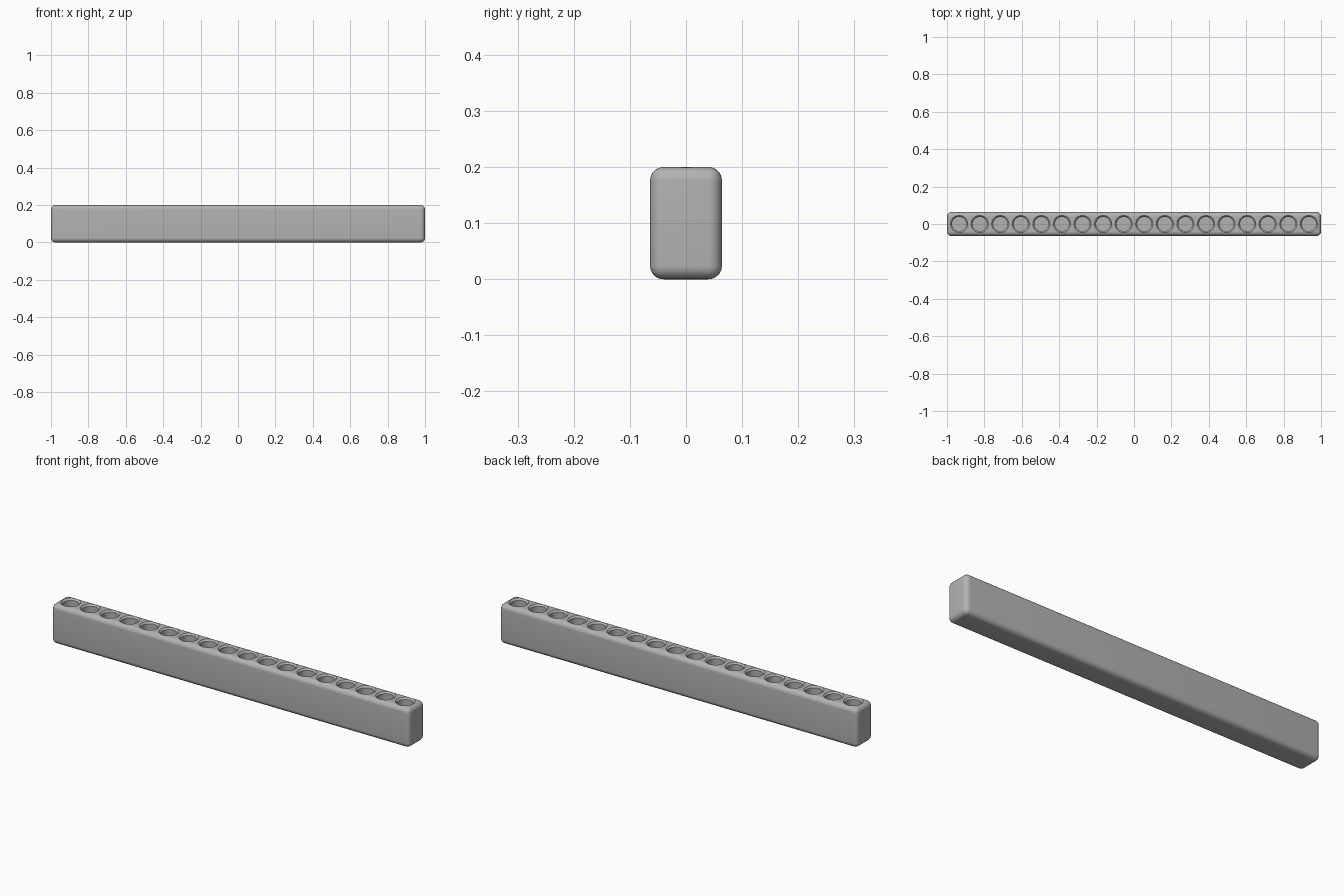
import bpy, bmesh, math
from mathutils import Matrix

cube = bpy.data.objects.get("Cube")
if cube:
    bpy.data.objects.remove(cube, do_unlink=True)

LENGTH, WIDTH, HEIGHT = 2.0, 0.128, 0.2
FILLET = 0.024
HOLES, PITCH = 18, 0.11
RIM_R, HOLE_R = 0.046, 0.038
CHAMFER, FLOOR = 0.008, 0.04

grey = bpy.data.materials.new("light grey")
grey.use_nodes = True
colour = (0.45, 0.45, 0.45, 1)
grey.diffuse_color = colour
grey.node_tree.nodes["Principled BSDF"].inputs["Base Color"].default_value = colour


def add_object(name, bm):
    mesh = bpy.data.meshes.new(name)
    bmesh.ops.recalc_face_normals(bm, faces=bm.faces)
    bm.to_mesh(mesh)
    bm.free()
    mesh.materials.append(grey)
    obj = bpy.data.objects.new(name, mesh)
    bpy.context.collection.objects.link(obj)
    return obj


def revolve(bm, profile, x, sides=48):
    """Closed round solid from (radius, height) pairs."""
    rings = []
    for r, z in profile:
        rings.append([bm.verts.new((x + r * math.cos(a), r * math.sin(a), z))
                      for a in (2 * math.pi * i / sides for i in range(sides))])
    for low, high in zip(rings, rings[1:]):
        for i in range(sides):
            j = (i + 1) % sides
            bm.faces.new((low[i], low[j], high[j], high[i]))
    bm.faces.new(rings[0][::-1])
    bm.faces.new(rings[-1])


# Block with every edge rounded
bm = bmesh.new()
bmesh.ops.create_cube(bm, size=1, matrix=Matrix.Translation((0, 0, HEIGHT / 2))
                      @ Matrix.Diagonal((LENGTH, WIDTH, HEIGHT, 1)))
bmesh.ops.bevel(bm, geom=bm.edges[:], offset=FILLET, segments=8,
                profile=0.5, affect='EDGES')
block = add_object("holder_block", bm)

# Row of blind holes with chamfered mouths
bm = bmesh.new()
for i in range(HOLES):
    x = (i - (HOLES - 1) / 2) * PITCH
    revolve(bm, [(HOLE_R, FLOOR), (HOLE_R, HEIGHT - CHAMFER),
                 (RIM_R, HEIGHT), (RIM_R, HEIGHT + 0.02)], x)
cutter = add_object("hole_cutter", bm)
cutter.hide_render = True

cut = block.modifiers.new("holes", 'BOOLEAN')
cut.object = cutter
cut.operation = 'DIFFERENCE'
cut.solver = 'EXACT'
bpy.ops.object.select_all(action='DESELECT')
bpy.context.view_layer.objects.active = block
block.select_set(True)
bpy.ops.object.modifier_apply(modifier=cut.name)
bpy.data.objects.remove(cutter, do_unlink=True)
bpy.ops.object.shade_smooth_by_angle(angle=math.radians(30))
